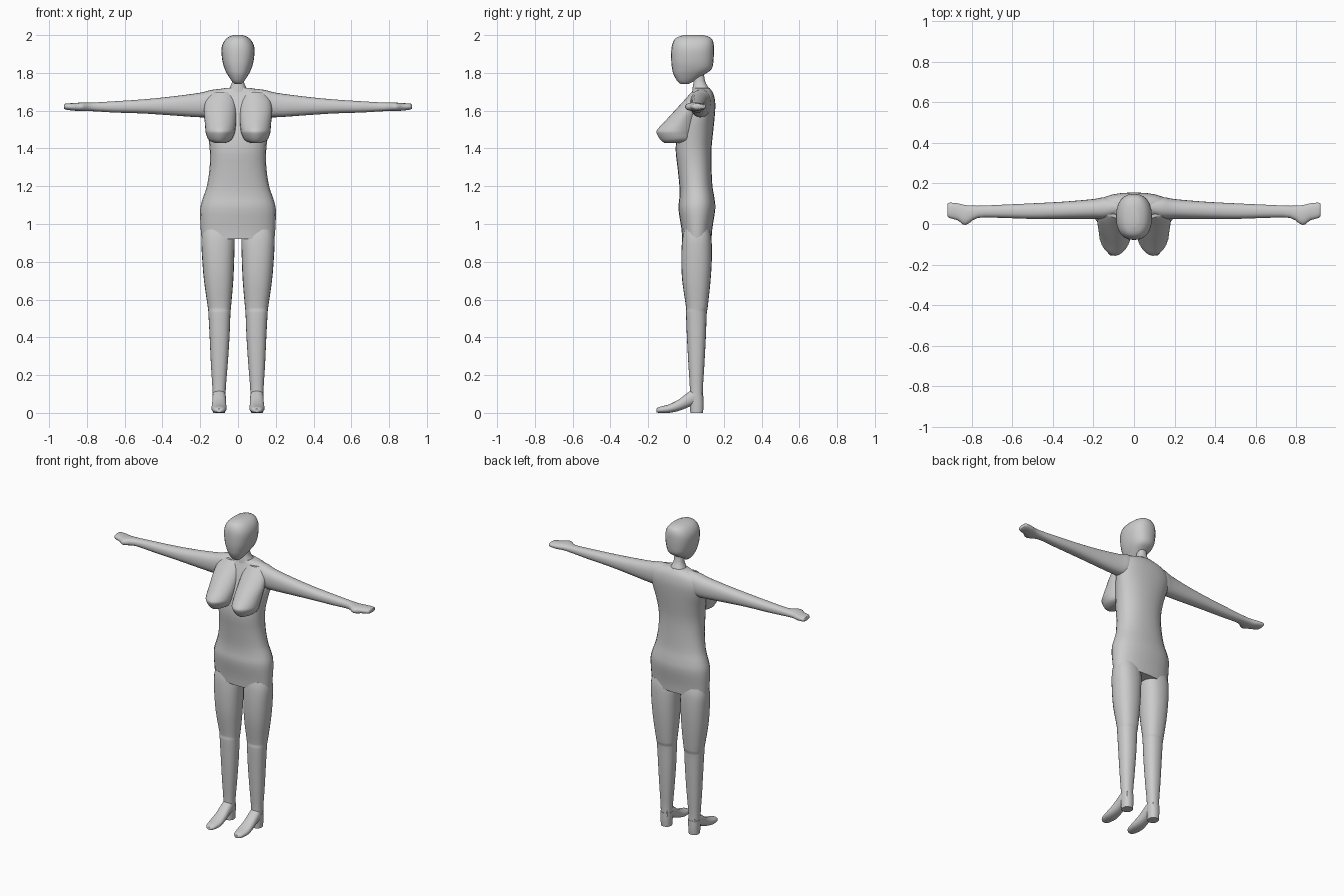
import bpy
import bmesh
from math import cos, sin, pi, radians, copysign

UNIT = 0.01  # station sizes are written in hundredths

default_cube = bpy.data.objects.get("Cube")
if default_cube:
    bpy.data.objects.remove(default_cube, do_unlink=True)

grey = bpy.data.materials.new("mannequin grey")
grey.use_nodes = True
colour = (0.6, 0.6, 0.6, 1)
grey.diffuse_color = colour
grey.node_tree.nodes["Principled BSDF"].inputs["Base Color"].default_value = colour


def smooth_path(stations, steps):
    """Insert Catmull-Rom stations between the given ones."""
    result = []
    last = len(stations) - 1
    for i in range(last):
        before, start = stations[max(i - 1, 0)], stations[i]
        end, after = stations[i + 1], stations[min(i + 2, last)]
        for step in range(steps):
            t = step / steps
            result.append([
                b + (c - a) * t / 2
                + (a - 2.5 * b + 2 * c - d / 2) * t * t
                + (1.5 * (b - c) + (d - a) / 2) * t ** 3
                for a, b, c, d in zip(before, start, end, after)])
    result.append(stations[last])
    return result


def signed_power(value, exponent):
    return copysign(abs(value) ** exponent, value)


def loft(name, axis, stations, roundness=2.3, sides=24, steps=3, mirrored=False):
    """Skin rounded rings; each station is (position, u low, u high, v low, v high)."""
    place = {
        "x": lambda t, u, v: (t, u, v),
        "y": lambda t, u, v: (u, t, v),
        "z": lambda t, u, v: (u, v, t),
    }[axis]
    bm = bmesh.new()
    rings = []
    for t, u_low, u_high, v_low, v_high in smooth_path(stations, steps):
        ring = []
        for k in range(sides):
            angle = 2 * pi * k / sides
            u = signed_power(cos(angle), 2 / roundness) * (u_high - u_low) / 2
            v = signed_power(sin(angle), 2 / roundness) * (v_high - v_low) / 2
            point = place(t, u + (u_low + u_high) / 2, v + (v_low + v_high) / 2)
            ring.append(bm.verts.new([c * UNIT for c in point]))
        rings.append(ring)
    for lower, upper in zip(rings, rings[1:]):
        for k in range(sides):
            n = (k + 1) % sides
            bm.faces.new((lower[k], lower[n], upper[n], upper[k]))
    bm.faces.new(rings[0])
    bm.faces.new(rings[-1])
    bmesh.ops.recalc_face_normals(bm, faces=bm.faces)

    mesh = bpy.data.meshes.new(name)
    bm.to_mesh(mesh)
    bm.free()
    mesh.materials.append(grey)
    obj = bpy.data.objects.new(name, mesh)
    bpy.context.collection.objects.link(obj)
    if mirrored:
        mirror = obj.modifiers.new("Mirror", "MIRROR")
        mirror.use_mirror_merge = False
    bpy.ops.object.select_all(action="DESELECT")
    bpy.context.view_layer.objects.active = obj
    obj.select_set(True)
    bpy.ops.object.shade_smooth_by_angle(angle=radians(45))
    return obj


def centred(rows):
    """Expand (position, half width, v low, v high) into full stations."""
    return [(t, -half, half, low, high) for t, half, low, high in rows]


# Torso from the hips to the shoulders
loft("torso", "z", centred([
    (92, 19.3, -2, 13.5), (98, 19.8, -2.5, 14), (108, 20, -4, 15.5),
    (114, 18.5, -3.5, 15), (120, 16.5, -3.5, 14), (130, 15, -4.5, 13.5),
    (140, 15, -5.5, 13.5), (150, 16.5, -4, 14.5), (158, 18.3, -1, 15.3),
    (164, 18.5, 1, 15.5), (169, 15, 3, 14.5), (172, 7, 4, 12.5)]))

# Neck and featureless head
loft("neck", "z", centred([
    (168, 7, 3, 13), (172, 4.5, 3.5, 12), (176, 3, 4, 10), (184, 3, 4, 9)]))
loft("head", "z", centred([
    (174, 1.5, -2.5, 1), (175.5, 3.2, -4.5, 4), (179, 5.5, -6.5, 9.5),
    (182, 7, -7.3, 13.5), (186, 8.2, -7.8, 14.5), (192, 8.8, -7.8, 14.8),
    (196, 7.8, -7, 14.5), (198.7, 5.5, -5, 13), (200, 2.5, -1, 9)]), roundness=2.4)

# Bust
loft("breast", "z", [
    (143, 6.5, 12.5, -11.5, -3), (144.5, 3.5, 15.5, -13.5, 4),
    (148, 1.8, 17, -15.5, 5), (150, 1.4, 17.3, -15.2, 6),
    (154, 1, 17.6, -11.5, 7), (160, 1, 18, -6, 8),
    (166, 1.5, 17, -0.5, 9), (170, 3, 14, 3, 10)], roundness=1.8, mirrored=True)

# Arms running out into mitten hands
loft("arm", "x", [
    (5, 5, 12, 160, 172), (14, 2.5, 13.2, 157, 171), (20, 2.5, 12.3, 156.5, 169.5),
    (35, 2.5, 11, 157.5, 167.5), (50, 2.5, 10.2, 158.5, 166),
    (65, 3, 9.5, 159, 165), (77, 3, 9, 159.7, 164.3), (83, -0.5, 9.3, 159.8, 164.3),
    (87, 1.8, 10.2, 160, 164), (91, 3, 10.5, 160.5, 163.8),
    (92, 4, 10, 161, 163.3)], mirrored=True)

# Legs
loft("leg", "z", [
    (8, 6.6, 13.4, 2, 9), (14, 6.4, 13.6, 2, 9), (25, 5.5, 14.3, 1.3, 9.7),
    (40, 4.5, 15, 0.5, 10.5), (53, 4, 15.7, 0, 11), (56, 3.7, 16, 0, 11.5),
    (70, 2.5, 18, -2, 13), (82, 2, 19, -2.5, 13.7),
    (92, 1.8, 19.4, -2, 13.5), (97, 3, 18.5, -1, 12.5)], mirrored=True)

# Heeled shoes
loft("shoe", "y", [
    (-15.6, 8.5, 11.5, 0.3, 2.2), (-14, 7, 13, 0, 3.2), (-9, 6, 14, 0, 4.5),
    (-4, 6.2, 13.8, 1, 7), (0, 6.4, 13.6, 2.5, 10),
    (4, 6.5, 13.5, 4, 12.5), (8.5, 7.5, 12.5, 4.5, 12)], mirrored=True)
loft("shoe_heel", "z", [
    (0, 6.8, 13.2, 2.3, 9), (4, 6.6, 13.4, 2, 9.3), (9, 6.4, 13.6, 1.8, 9.2)],
    mirrored=True)
